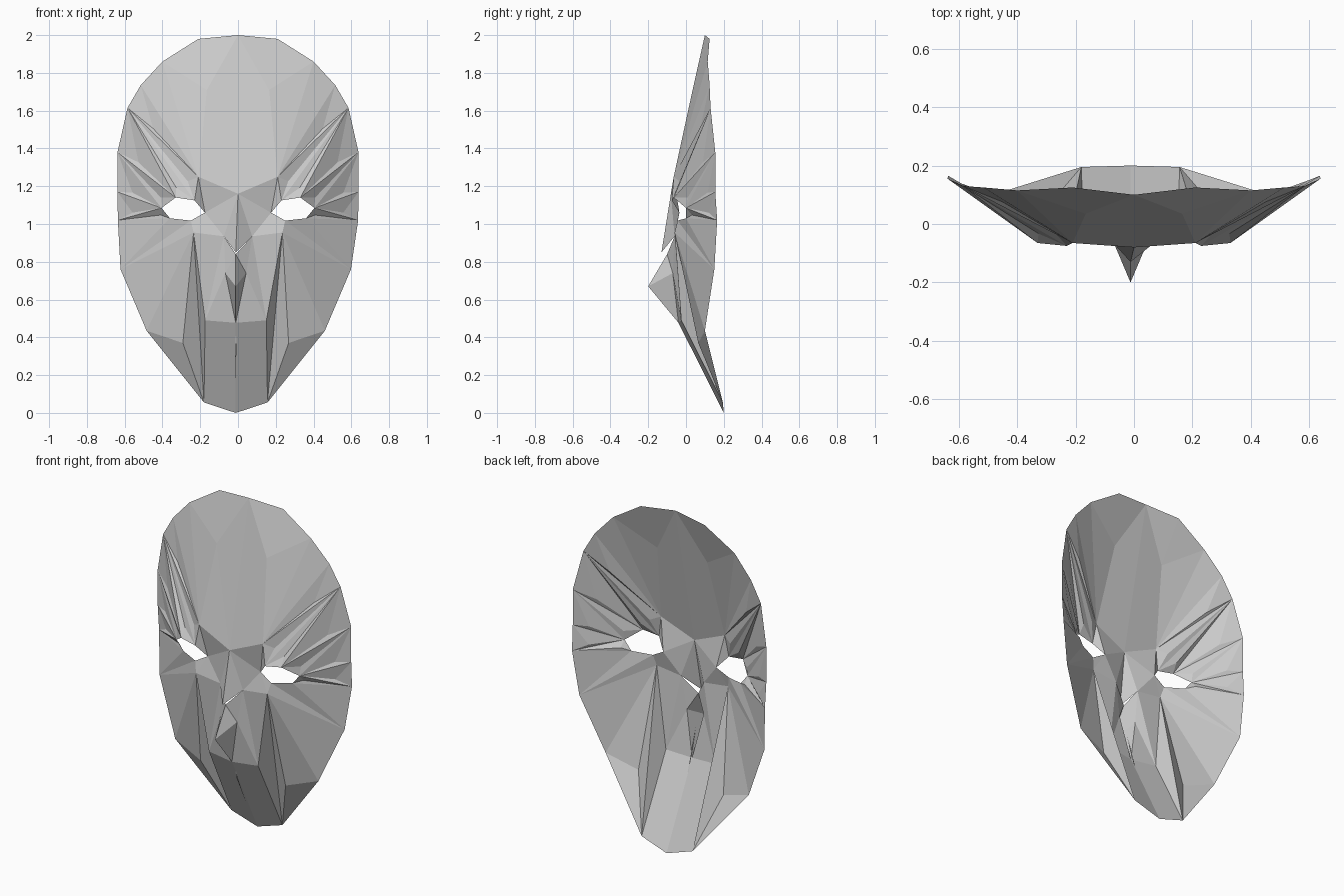
import bpy, bmesh
from mathutils import Vector

if "Cube" in bpy.data.objects:
    bpy.data.objects.remove(bpy.data.objects["Cube"])

# Key points of the right half: x, y, z
P = {
    # rim, crown to chin
    "r0": (0, .10, 2.0), "r1": (.21, .125, 1.98), "r2": (.40, .115, 1.86),
    "r3": (.515, .125, 1.735), "r4": (.585, .13, 1.615), "r5": (.638, .155, 1.38),
    "r6": (.638, .155, 1.17), "r7": (.636, .165, 1.02), "r8": (.61, .15, .76),
    "r9": (.472, .10, .435), "r10": (.168, .195, .055), "r11": (0, .20, 0),
    # forehead and brow
    "f": (.165, .035, 1.71), "b0": (0, -.08, 1.16), "b1": (.21, -.065, 1.25),
    # eye opening
    "ei": (.175, -.035, 1.06), "u1": (.23, -.075, 1.125), "u2": (.33, -.065, 1.14),
    "eo": (.405, 0, 1.085), "l2": (.36, 0, 1.03), "l1": (.25, -.045, 1.018),
    # cheek, mouth and nose
    "c": (.235, -.06, .955), "k": (.28, .065, .37), "n": (.075, -.06, .935),
    "m1": (.162, -.025, .49), "m0": (0, -.04, .477), "p": (0, -.13, .85),
    "q": (0, -.10, .84), "w": (.055, -.07, .74), "t": (0, -.20, .67),
}
FACES = """r0 f b0;r0 r1 f;f r1 r2;f r2 b1;f b1 b0;b1 r2 r3;b1 u1 ei;b0 b1 ei;b0 ei n;
b0 n p;l1 l2 r8;l2 r7 r8;l1 r8 c;ei l1 c;ei c n;c r8 r9;c r9 k;k r9 r10;c k r10;
c r10 m1;m1 r10 r11 m0;n c m1;n m1 w;n w q;q w t;t w m0;w m1 m0"""
# Temple facets, each holding a narrow radial fold
FOLDS = "b1 r3 r4;b1 r4 u1;u1 r4 u2;u2 r4 r5;u2 r5 eo;eo r5 r6;eo r6 r7;eo r7 l2"

pts = {k: Vector(v) for k, v in P.items()}
tris = [f.split() for f in FACES.split(";")]
for i, f in enumerate(FOLDS.split(";")):
    a, b, c = f.split()
    g = "g%d" % i
    pts[g] = pts[a] * .34 + pts[b] * .12 + pts[c] * .54 + Vector((0, .012, 0))
    tris += [[a, b, g], [b, c, g], [c, a, g]]

bm = bmesh.new()
cache = {}


def vert(name, side):
    co = pts[name]
    key = (name, side if co.x > 0 else 0)
    if key not in cache:
        shift = -.012 if co.z < .9 else 0
        cache[key] = bm.verts.new((co.x * side + shift, co.y, co.z))
    return cache[key]


# Both halves, every facet turned to the front
for side in (1, -1):
    for f in tris:
        face = bm.faces.new([vert(n, side) for n in f])
        face.normal_update()
        if face.normal.y > 0:
            face.normal_flip()
me = bpy.data.meshes.new("mask")
bm.to_mesh(me)
bm.free()
bpy.context.collection.objects.link(bpy.data.objects.new("mask_face", me))

# Thin sliver running from inside the nose through the chin
me = bpy.data.meshes.new("sliver")
me.from_pydata([(-.012, -.08, .66), (-.016, .01, .36), (-.012, .095, .18), (-.008, .01, .36)],
               [], [(0, 1, 2, 3)])
bpy.context.collection.objects.link(bpy.data.objects.new("chin_sliver", me))
